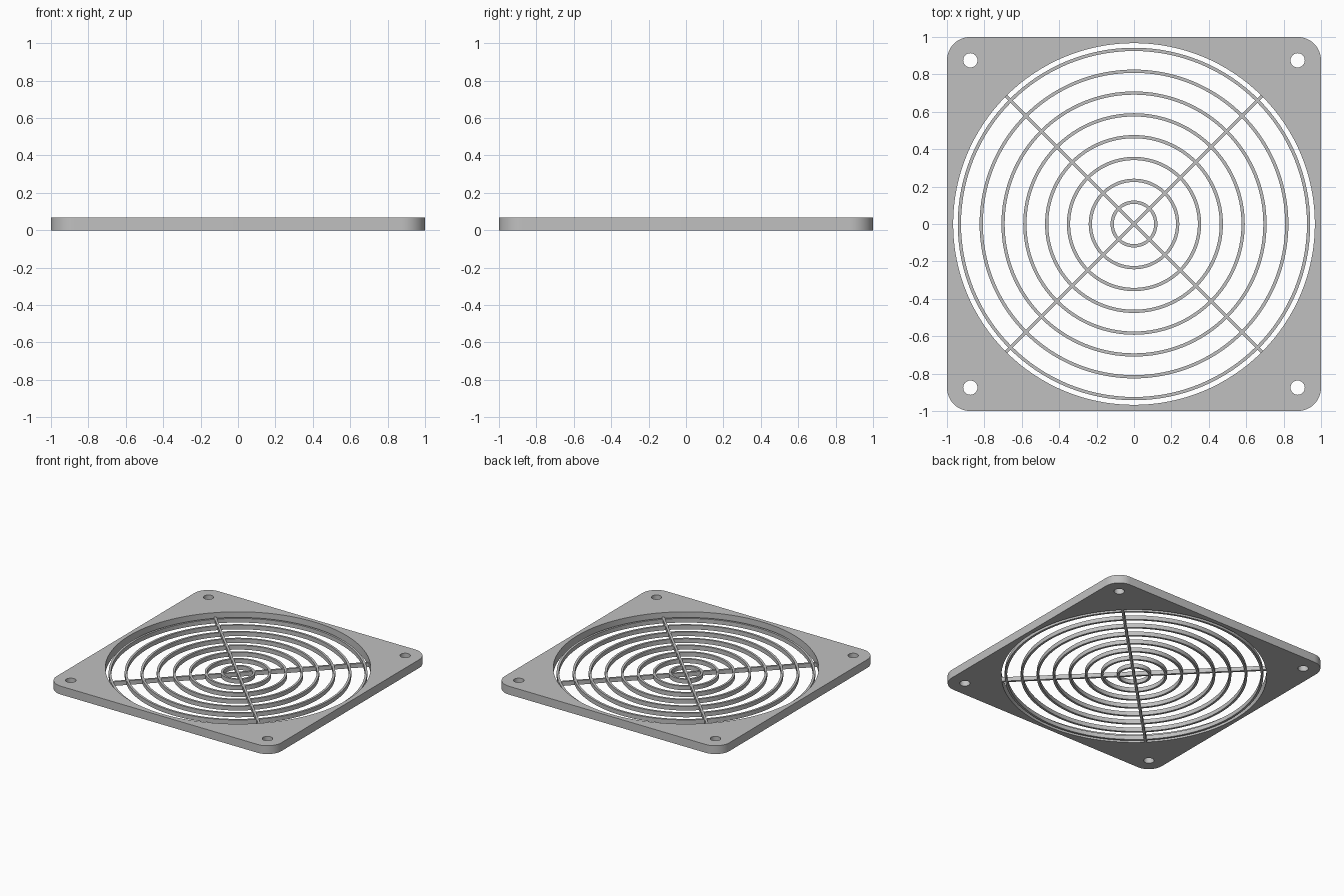
import bpy, bmesh, math

if "Cube" in bpy.data.objects:
    bpy.data.objects.remove(bpy.data.objects["Cube"])

FRAME_H = 0.067      # frame thickness
GRILL_H = 0.033      # rings and spokes sit low in the opening
OPENING_R = 0.967
RING_STEP = 0.1167
BAR_W = 0.0175

grey = bpy.data.materials.new("light_grey_plastic")
grey.diffuse_color = (0.53, 0.53, 0.53, 1)
grey.use_nodes = True
grey.node_tree.nodes["Principled BSDF"].inputs["Base Color"].default_value = grey.diffuse_color


def circle(r, cx=0, cy=0, n=128):
    return [(cx + r * math.cos(2 * math.pi * i / n),
             cy + r * math.sin(2 * math.pi * i / n)) for i in range(n)]


def rounded_square(half, r, steps=12):
    pts = []
    for k, (sx, sy) in enumerate([(1, 1), (-1, 1), (-1, -1), (1, -1)]):
        for i in range(steps + 1):
            a = math.pi / 2 * (k + i / steps)
            pts.append((sx * (half - r) + r * math.cos(a),
                        sy * (half - r) + r * math.sin(a)))
    return pts


def plate(name, outlines, height):
    """Extruded flat shape; outlines after the first cut holes."""
    cu = bpy.data.curves.new(name, 'CURVE')
    cu.dimensions = '2D'
    cu.fill_mode = 'BOTH'
    cu.extrude = height / 2
    for pts in outlines:
        sp = cu.splines.new('POLY')
        sp.points.add(len(pts) - 1)
        for p, (x, y) in zip(sp.points, pts):
            p.co = (x, y, 0, 1)
        sp.use_cyclic_u = True
    ob = bpy.data.objects.new(name, cu)
    bpy.context.collection.objects.link(ob)
    bpy.ops.object.select_all(action='DESELECT')
    ob.select_set(True)
    bpy.context.view_layer.objects.active = ob
    bpy.ops.object.convert(target='MESH')
    ob = bpy.context.view_layer.objects.active
    me = ob.data
    bm = bmesh.new()
    bm.from_mesh(me)
    bmesh.ops.remove_doubles(bm, verts=bm.verts, dist=1e-5)
    bmesh.ops.translate(bm, verts=bm.verts, vec=(0, 0, height / 2))
    bmesh.ops.recalc_face_normals(bm, faces=bm.faces)
    bm.to_mesh(me)
    bm.free()
    me.materials.clear()
    me.materials.append(grey)
    bpy.ops.object.shade_smooth_by_angle(angle=math.radians(30))
    return ob


# Square frame with round opening and four screw holes
holes = [circle(0.038, sx * 0.875, sy * 0.875, 32)
         for sx in (-1, 1) for sy in (-1, 1)]
plate("frame", [rounded_square(1.0, 0.125), circle(OPENING_R)] + holes, FRAME_H)

# Concentric guard rings
for k in range(1, 9):
    r = RING_STEP * k
    plate(f"guard_ring_{k}", [circle(r + BAR_W / 2), circle(r - BAR_W / 2)], GRILL_H)

# Two diagonal crossing spokes, tips set into the frame
L, w = OPENING_R + 0.006, BAR_W / 2
for i, ang in enumerate((45, 135)):
    c, s = math.cos(math.radians(ang)), math.sin(math.radians(ang))
    bar = [(x * c - y * s, x * s + y * c)
           for x, y in ((-L, -w), (L, -w), (L, w), (-L, w))]
    plate(f"spoke_{i + 1}", [bar], GRILL_H)
